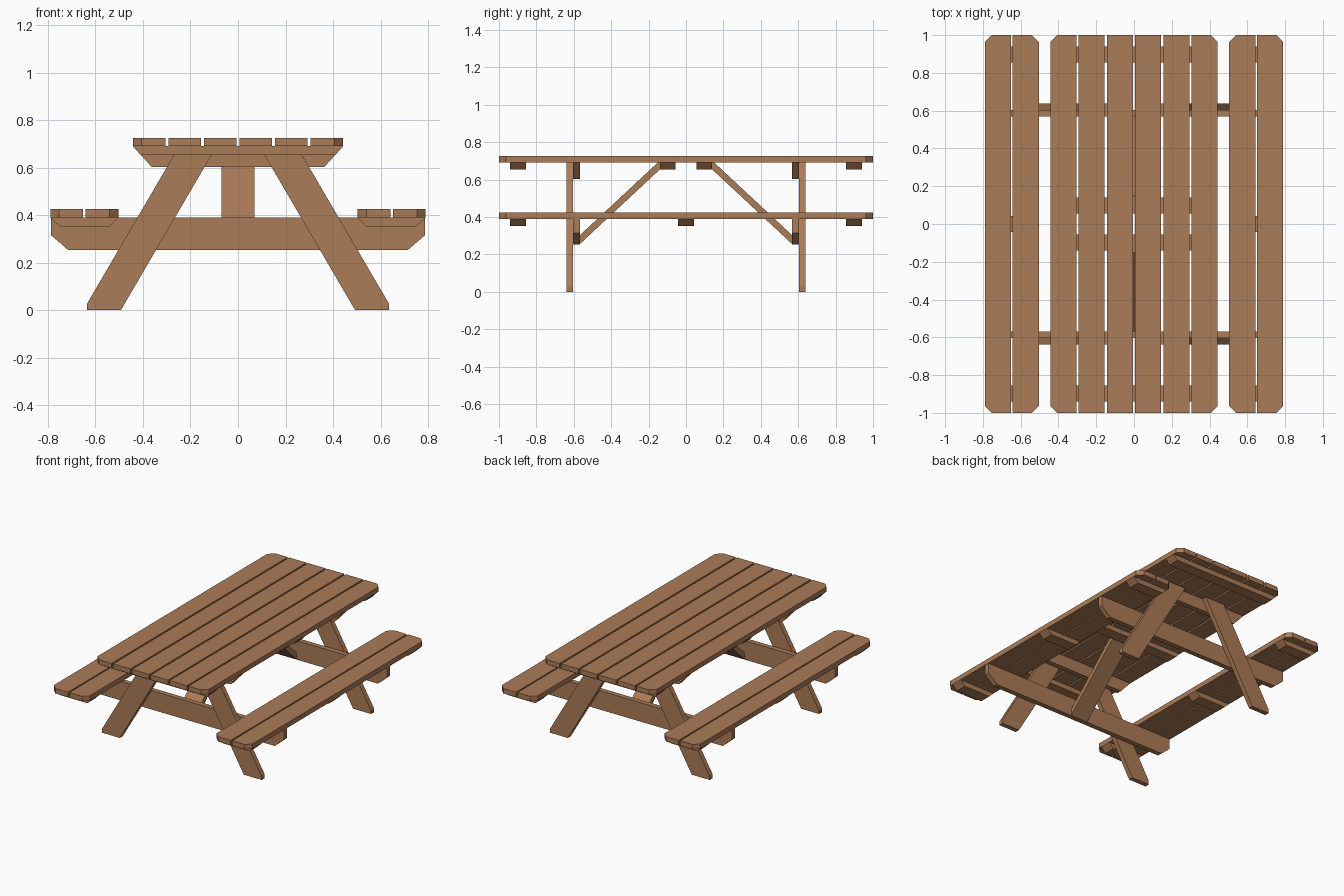
import bpy, bmesh
from mathutils import Vector

if "Cube" in bpy.data.objects:
    bpy.data.objects.remove(bpy.data.objects["Cube"])

wood = bpy.data.materials.new("wood")
wood.diffuse_color = (0.41, 0.20, 0.095, 1)
wood.use_nodes = True
wood.node_tree.nodes["Principled BSDF"].inputs["Base Color"].default_value = wood.diffuse_color


def prism(name, profile, lo, hi, axis):
    """Extrude a 2D profile along axis: 'x' takes (y,z), 'y' takes (x,z), 'z' takes (x,y)."""
    place = {'x': lambda a, b, d: (d, a, b),
             'y': lambda a, b, d: (a, d, b),
             'z': lambda a, b, d: (a, b, d)}[axis]
    bm = bmesh.new()
    face = bm.faces.new([bm.verts.new(place(a, b, lo)) for a, b in profile])
    ext = bmesh.ops.extrude_face_region(bm, geom=[face])
    verts = [v for v in ext["geom"] if isinstance(v, bmesh.types.BMVert)]
    bmesh.ops.translate(bm, verts=verts, vec=Vector(place(0, 0, hi - lo)))
    bmesh.ops.recalc_face_normals(bm, faces=bm.faces)
    mesh = bpy.data.meshes.new(name)
    bm.to_mesh(mesh)
    bm.free()
    mesh.materials.append(wood)
    ob = bpy.data.objects.new(name, mesh)
    bpy.context.collection.objects.link(ob)
    return ob


def plank(name, x0, x1, z0, z1, cut_left=False, cut_right=False):
    """Full-length board, with clipped corners on the chosen sides."""
    c = 0.037
    left = [(x0, 1 - c), (x0, c - 1), (x0 + c, -1)] if cut_left else [(x0, -1)]
    right = [(x1 - c, -1), (x1, c - 1), (x1, 1 - c), (x1 - c, 1)] if cut_right else [(x1, -1), (x1, 1)]
    end = [(x0 + c, 1)] if cut_left else [(x0, 1)]
    prism(name, left + right + end, z0, z1, 'z')


# Table top boards
W, HALF = 0.138, 0.443
pitch = (2 * HALF - W) / 5
for i in range(6):
    x = -HALF + i * pitch
    plank(f"table_board_{i + 1}", x, x + W, 0.69, 0.725, i == 0, i == 5)

# Seat boards
for x, l, r in ((-0.79, 1, 0), (-0.642, 0, 1), (0.504, 1, 0), (0.652, 0, 1)):
    plank("seat_board", x, x + W, 0.389, 0.425, l, r)

# Cleats under the table top
for y in (-0.898, -0.097, 0.097, 0.898):
    prism("table_cleat", [(-0.443, 0.69), (-0.41, 0.654), (0.41, 0.654), (0.443, 0.69)],
          y - 0.042, y + 0.042, 'y')

# Cleats under the seats
for s in (-1, 1):
    for y in (-0.898, 0, 0.898):
        prism("seat_cleat", [(s * x, z) for x, z in
              ((0.504, 0.389), (0.54, 0.353), (0.752, 0.353), (0.79, 0.389))],
              y - 0.042, y + 0.042, 'y')

# End frames: slanted legs, cross beams and diagonal braces
leg = [(0.635, 0), (0.635, 0.028), (0.248, 0.69), (0.09, 0.69), (0.493, 0)]
upper = [(-0.443, 0.69), (-0.363, 0.602), (0.363, 0.602), (0.443, 0.69)]
lower = [(-0.787, 0.389), (-0.787, 0.315), (-0.715, 0.253),
         (0.715, 0.253), (0.787, 0.315), (0.787, 0.389)]
brace = [(0.568, 0.255), (0.14, 0.654), (0.14, 0.69), (0.152, 0.69), (0.568, 0.302)]
for s, end in ((-1, "front"), (1, "back")):
    for m in (-1, 1):
        prism(f"{end}_leg", [(m * x, z) for x, z in leg], s * 0.604, s * 0.638, 'y')
    prism(f"{end}_table_beam", upper, s * 0.568, s * 0.604, 'y')
    prism(f"{end}_seat_beam", lower, s * 0.568, s * 0.604, 'y')
    prism(f"{end}_brace", [(s * y, z) for y, z in brace], -0.069, 0.069, 'x')
